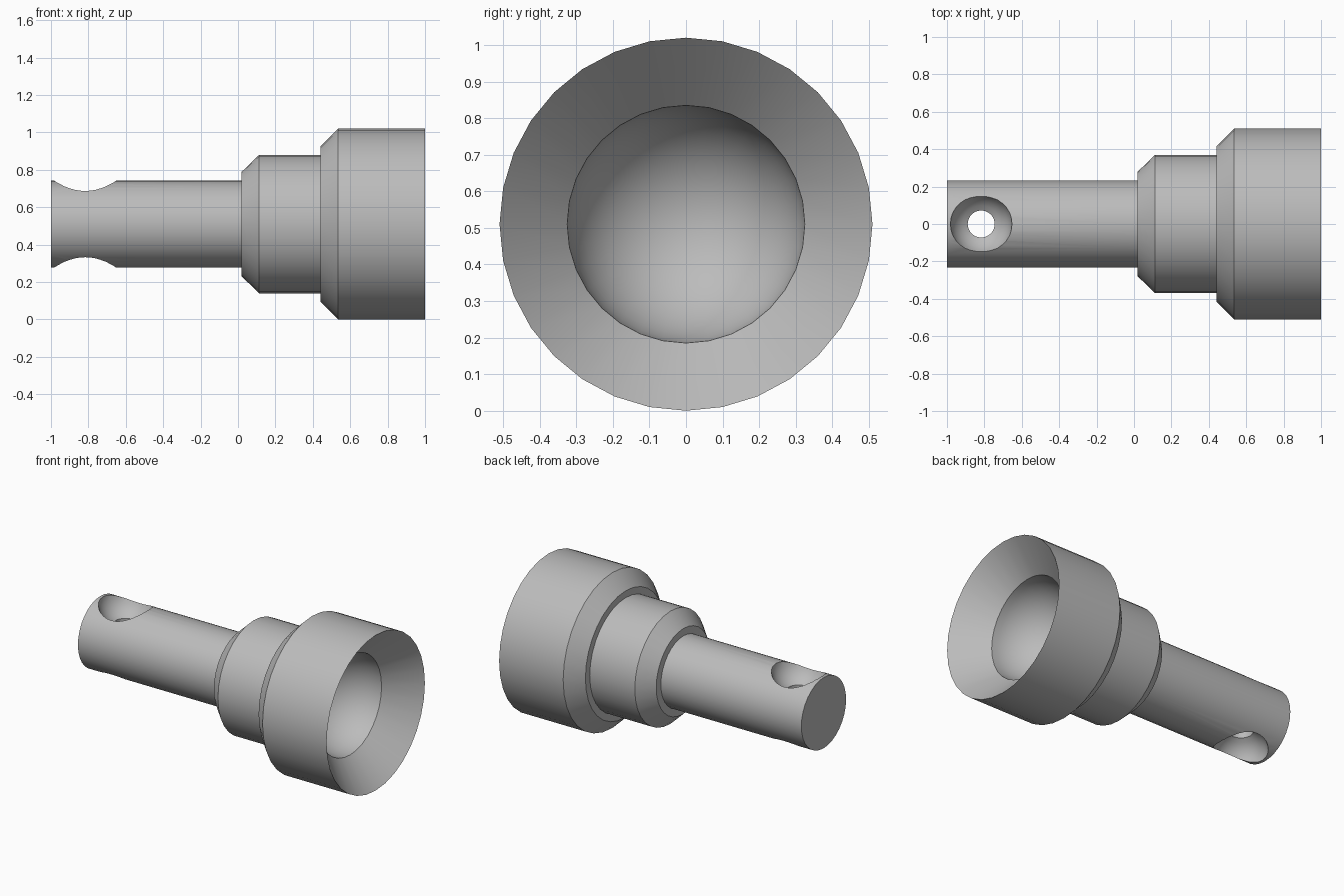
import bpy, bmesh, math
from mathutils import Matrix, Vector

AXIS_Z = 0.51
HOLE_X = -0.817

if "Cube" in bpy.data.objects:
    bpy.data.objects.remove(bpy.data.objects["Cube"])

steel = bpy.data.materials.new("plain grey")
steel.use_nodes = True
grey = (0.5, 0.5, 0.5, 1)
steel.diffuse_color = grey
steel.node_tree.nodes["Principled BSDF"].inputs["Base Color"].default_value = grey


def lathe(name, profile, segments, matrix):
    """Revolve (radius, height) points, starting and ending on the axis, about z."""
    bm = bmesh.new()
    verts = [bm.verts.new((r, 0, h)) for r, h in profile]
    edges = [bm.edges.new(pair) for pair in zip(verts, verts[1:])]
    bmesh.ops.spin(bm, geom=verts + edges, cent=(0, 0, 0), axis=(0, 0, 1),
                   angle=math.tau, steps=segments, use_merge=True)
    bmesh.ops.remove_doubles(bm, verts=bm.verts, dist=1e-5)
    bmesh.ops.recalc_face_normals(bm, faces=bm.faces)
    mesh = bpy.data.meshes.new(name)
    bm.to_mesh(mesh)
    bm.free()
    obj = bpy.data.objects.new(name, mesh)
    bpy.context.collection.objects.link(obj)
    mesh.materials.append(steel)
    mesh.transform(matrix)
    return obj


def arc(radius, centre, start, end, steps):
    return [(radius * math.cos(a), centre + radius * math.sin(a))
            for a in (start + (end - start) * i / steps for i in range(steps + 1))]


# Stepped shaft and cup, with a bevelled mouth and a round socket
outer = [(0, -1), (0.232, -1), (0.232, 0.02), (0.28, 0.02), (0.37, 0.113),
         (0.37, 0.44), (0.415, 0.44), (0.51, 0.535), (0.51, 1)]
socket = arc(0.325, 0.815, 0, -math.pi / 2, 12)
socket[-1] = (0, socket[-1][1])
along_x = Matrix.Translation((0, 0, AXIS_Z)) @ Matrix.Rotation(math.pi / 2, 4, 'Y')
body = lathe("stepped_socket_shaft", outer + socket, 32, along_x)

# Cross hole with a dished recess at each end
dish = arc(0.166, 0.25, math.pi / 2, -math.acos(0.072 / 0.166), 14)
dish[0] = (0, dish[0][1])
cutter_profile = dish + [(r, -h) for r, h in reversed(dish)]
cutter = lathe("hole_cutter", cutter_profile, 32,
               Matrix.Translation((HOLE_X, 0, AXIS_Z)))
cutter.hide_render = True

cut = body.modifiers.new("cross_hole", 'BOOLEAN')
cut.operation = 'DIFFERENCE'
cut.solver = 'EXACT'
cut.object = cutter
bpy.ops.object.select_all(action='DESELECT')
body.select_set(True)
bpy.context.view_layer.objects.active = body
bpy.ops.object.modifier_apply(modifier=cut.name)
bpy.data.objects.remove(cutter)
bpy.ops.object.shade_smooth_by_angle(angle=math.radians(30))
